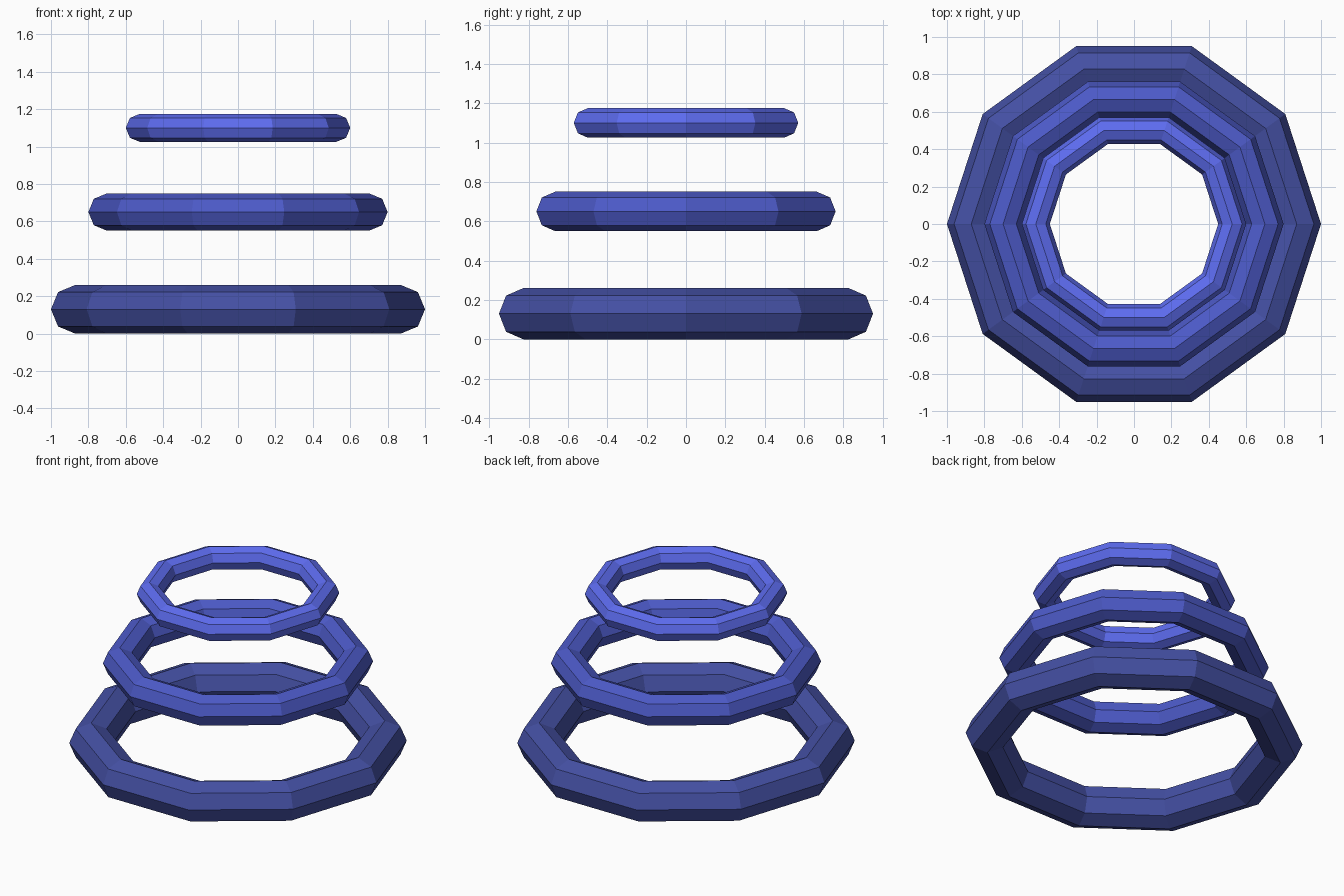
import bpy

if "Cube" in bpy.data.objects:
    bpy.data.objects.remove(bpy.data.objects["Cube"])


def make_ring(name, major, minor, height, color):
    bpy.ops.mesh.primitive_torus_add(
        major_segments=10, minor_segments=8,
        major_radius=major, minor_radius=minor, location=(0, 0, height))
    ring = bpy.context.object
    ring.name = name
    bpy.ops.object.shade_flat()
    mat = bpy.data.materials.new(name + "_blue")
    mat.diffuse_color = (*color, 1)
    mat.use_nodes = True
    mat.node_tree.nodes["Principled BSDF"].inputs["Base Color"].default_value = mat.diffuse_color
    ring.data.materials.append(mat)


# Three floating low-poly rings, shrinking and brightening upwards
make_ring("bottom_ring", 0.87, 0.13, 0.13, (0.058, 0.08, 0.37))
make_ring("middle_ring", 0.70, 0.10, 0.65, (0.073, 0.102, 0.578))
make_ring("top_ring", 0.525, 0.075, 1.10, (0.11, 0.15, 0.87))
